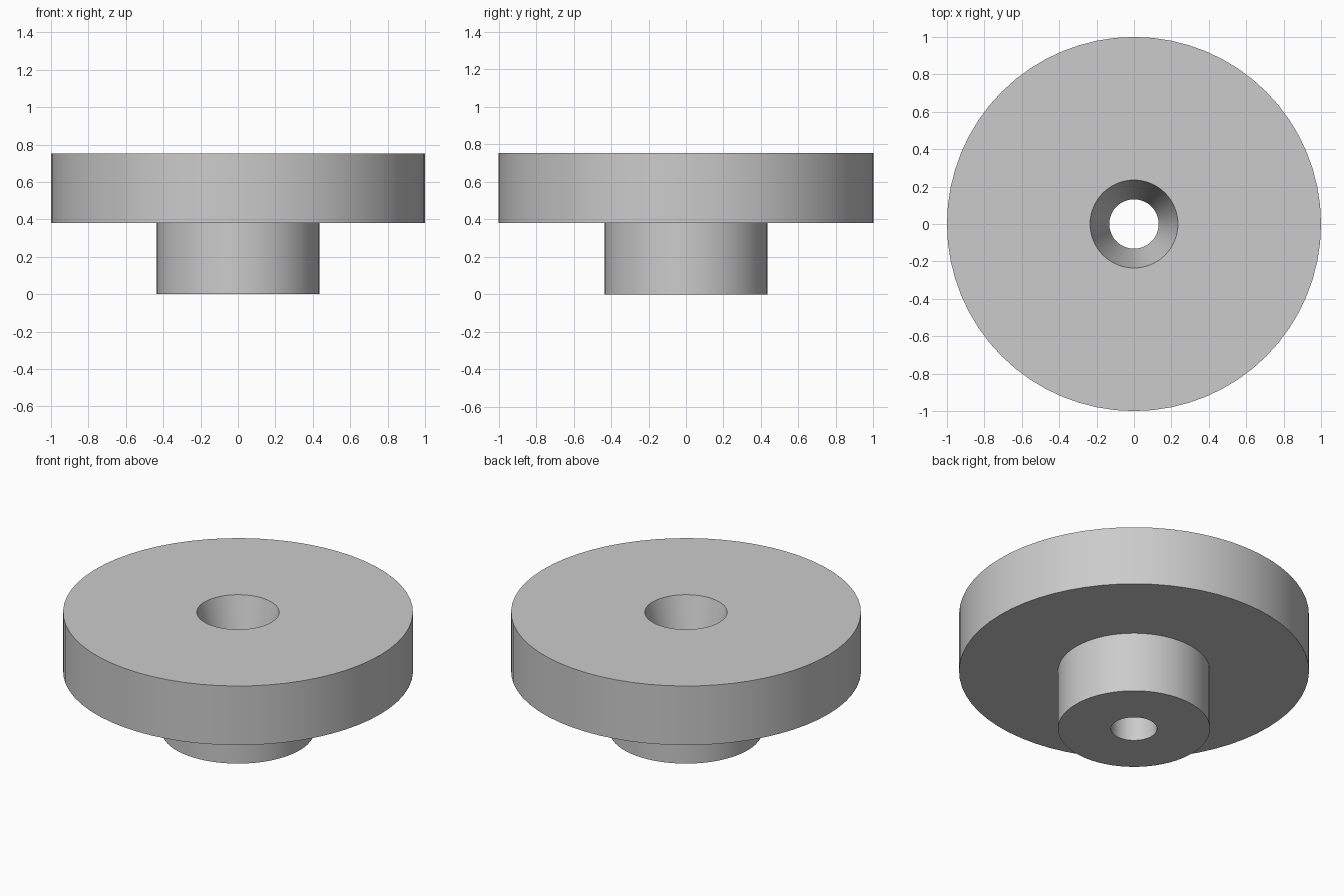
import bpy
import bmesh
import math

cube = bpy.data.objects.get("Cube")
if cube:
    bpy.data.objects.remove(cube, do_unlink=True)

# Plain grey material
grey = bpy.data.materials.new("grey")
grey.use_nodes = True
colour = (0.6, 0.6, 0.6, 1)
grey.diffuse_color = colour
grey.node_tree.nodes["Principled BSDF"].inputs["Base Color"].default_value = colour


def lathe(name, profile, material, segments=64):
    """Turn a closed (radius, height) profile around the z axis."""
    bm = bmesh.new()
    verts = [bm.verts.new((r, 0, z)) for r, z in profile]
    edges = [bm.edges.new((a, b)) for a, b in zip(verts, verts[1:] + verts[:1])]
    bmesh.ops.spin(bm, geom=verts + edges, cent=(0, 0, 0), axis=(0, 0, 1),
                   angle=math.tau, steps=segments, use_merge=True)
    bmesh.ops.remove_doubles(bm, verts=bm.verts[:], dist=0.0001)
    bmesh.ops.recalc_face_normals(bm, faces=bm.faces[:])
    mesh = bpy.data.meshes.new(name)
    bm.to_mesh(mesh)
    bm.free()
    mesh.materials.append(material)
    obj = bpy.data.objects.new(name, mesh)
    bpy.context.collection.objects.link(obj)
    bpy.ops.object.select_all(action="DESELECT")
    obj.select_set(True)
    bpy.context.view_layer.objects.active = obj
    bpy.ops.object.shade_smooth_by_angle(angle=math.radians(12))
    return obj


# Wide disc on a narrow boss, with a tapered mouth running into a straight bore
disc_r, boss_r, mouth_r, bore_r = 1.0, 0.435, 0.235, 0.132
step_z, top_z = 0.38, 0.753
lathe("flanged_knob", [
    (bore_r, 0), (boss_r, 0), (boss_r, step_z), (disc_r, step_z),
    (disc_r, top_z), (mouth_r, top_z), (bore_r, step_z),
], grey)
